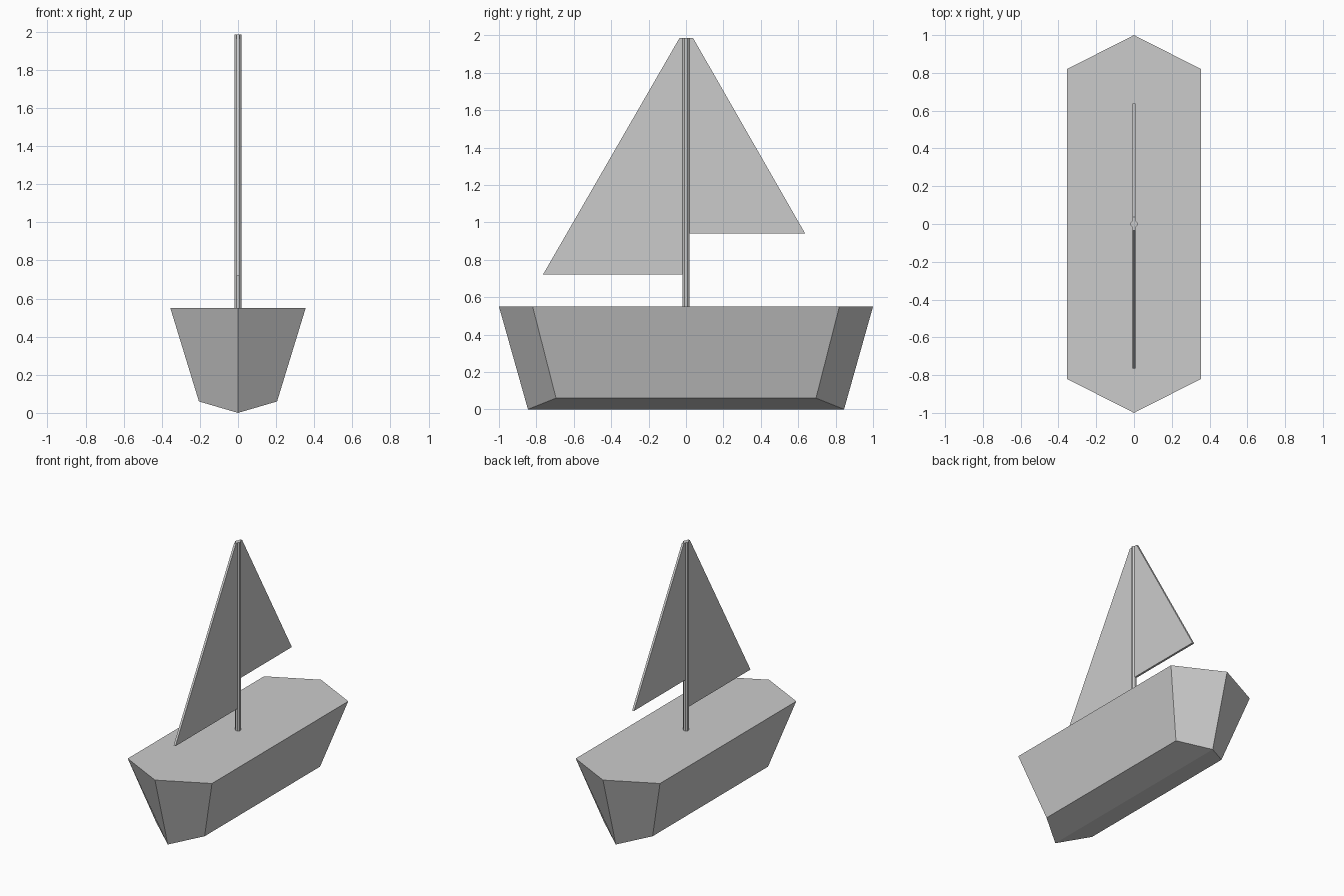
import bpy
import bmesh
from math import pi

if "Cube" in bpy.data.objects:
    bpy.data.objects.remove(bpy.data.objects["Cube"])


def make_object(name, bm):
    bmesh.ops.recalc_face_normals(bm, faces=bm.faces)
    mesh = bpy.data.meshes.new(name)
    bm.to_mesh(mesh)
    bm.free()
    obj = bpy.data.objects.new(name, mesh)
    bpy.context.collection.objects.link(obj)
    return obj


def hexagon(bm, half_width, shoulder_y, tip_y, side_z, tip_z):
    pts = [(0, -tip_y, tip_z), (half_width, -shoulder_y, side_z),
           (half_width, shoulder_y, side_z), (0, tip_y, tip_z),
           (-half_width, shoulder_y, side_z), (-half_width, -shoulder_y, side_z)]
    return [bm.verts.new(p) for p in pts]


# Hull: flat deck, tapered sides, shallow V bottom meeting at the keel
bm = bmesh.new()
deck = hexagon(bm, 0.355, 0.82, 1.0, 0.55, 0.55)
low = hexagon(bm, 0.205, 0.695, 0.845, 0.06, 0.0)
bm.faces.new(deck)
for i in range(6):
    j = (i + 1) % 6
    bm.faces.new((deck[i], low[i], low[j], deck[j]))
bm.faces.new(low[0:4])
bm.faces.new(low[3:6] + low[0:1])
make_object("hull", bm)


# Mast: thin octagonal pole standing on the deck
bpy.ops.mesh.primitive_cylinder_add(vertices=8, radius=0.0195, depth=1.435,
                                    location=(0, 0, 0.55 + 1.435 / 2),
                                    rotation=(0, 0, pi / 8))
bpy.context.object.name = "mast"


# Sails: thin plates extruded from a side profile
def sail(name, profile, half_thick=0.008):
    bm = bmesh.new()
    face = bm.faces.new([bm.verts.new((-half_thick, y, z)) for y, z in profile])
    new = bmesh.ops.extrude_face_region(bm, geom=[face])["geom"]
    verts = [g for g in new if isinstance(g, bmesh.types.BMVert)]
    bmesh.ops.translate(bm, verts=verts, vec=(2 * half_thick, 0, 0))
    make_object(name, bm)


sail("front_sail", [(-0.016, 1.985), (-0.035, 1.985), (-0.765, 0.72), (-0.016, 0.72)])
sail("rear_sail", [(0.016, 1.985), (0.038, 1.985), (0.637, 0.94), (0.016, 0.94)])
